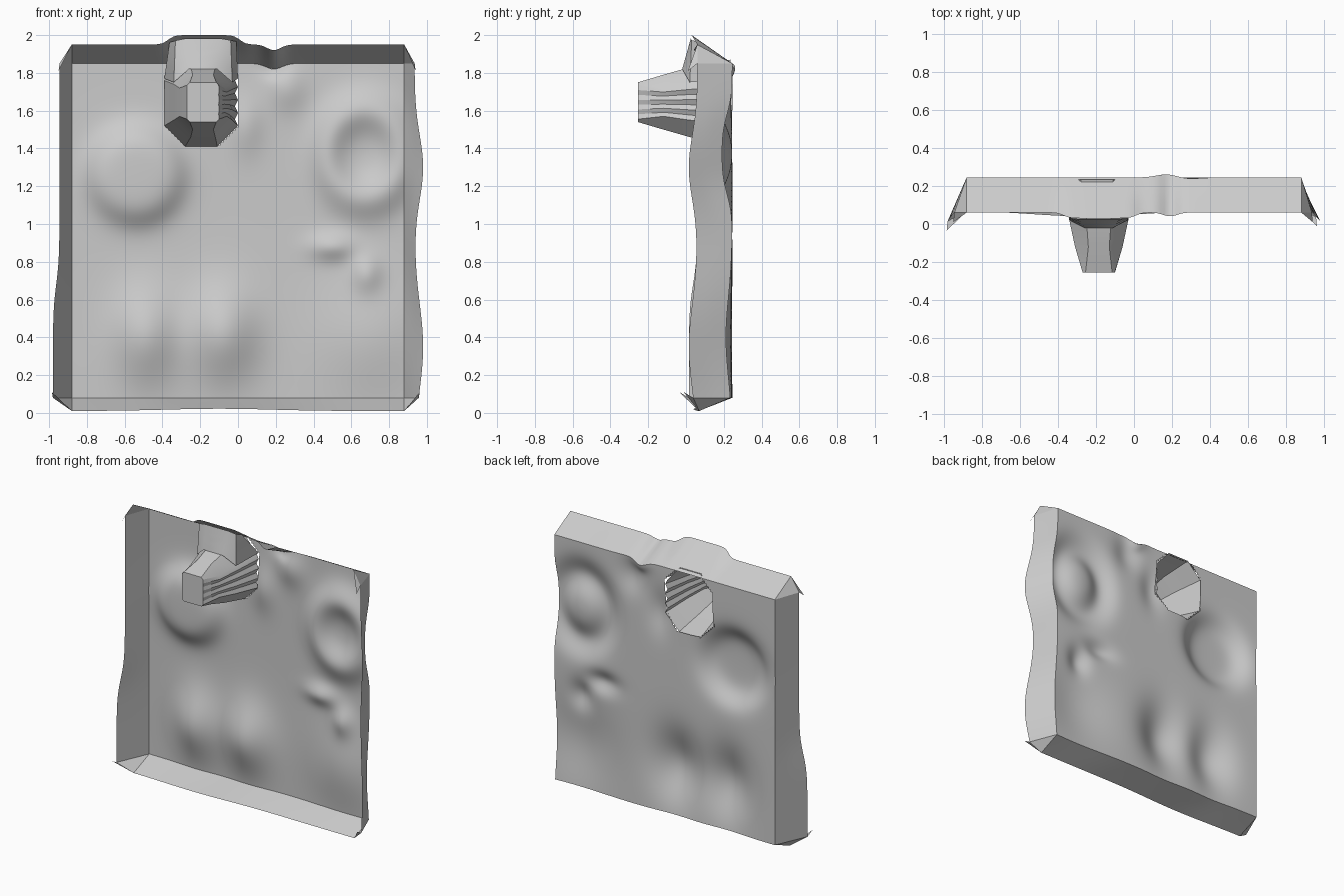
import bpy, bmesh, math
from mathutils import Vector

cube = bpy.data.objects.get("Cube")
if cube:
    bpy.data.objects.remove(cube, do_unlink=True)

GREY = (0.6, 0.6, 0.6, 1)
stone = bpy.data.materials.new("stone_grey")
stone.use_nodes = True
stone.diffuse_color = GREY
stone.node_tree.nodes["Principled BSDF"].inputs["Base Color"].default_value = GREY

HALF, LOW, HIGH, BACK = 0.88, 0.08, 1.85, 0.245


def finish(bm, name, angle=40):
    mesh = bpy.data.meshes.new(name)
    bm.to_mesh(mesh)
    bm.free()
    mesh.materials.append(stone)
    ob = bpy.data.objects.new(name, mesh)
    bpy.context.collection.objects.link(ob)
    bpy.ops.object.select_all(action="DESELECT")
    ob.select_set(True)
    bpy.context.view_layer.objects.active = ob
    bpy.ops.object.shade_smooth_by_angle(angle=math.radians(angle))


def surface(name, nu, nv, point, keep=lambda c: True):
    """Grid of quads over point(u, v), facing the front."""
    bm = bmesh.new()
    grid = [[bm.verts.new(point(i / nu, j / nv)) for j in range(nv + 1)]
            for i in range(nu + 1)]
    for i in range(nu):
        for j in range(nv):
            quad = (grid[i][j], grid[i + 1][j], grid[i + 1][j + 1], grid[i][j + 1])
            if keep(sum((v.co for v in quad), Vector()) / 4):
                bm.faces.new(quad)
    bmesh.ops.delete(bm, geom=[v for v in bm.verts if not v.link_faces], context="VERTS")
    for f in bm.faces:
        f.normal_update()
        if f.normal.y > 0:
            f.normal_flip()
    finish(bm, name)


def bump(x, z, cx, cz, rx, rz):
    return math.exp(-((x - cx) / rx) ** 2 - ((z - cz) / rz) ** 2)


def plateau(x, z):
    r = math.hypot(x + 0.54, z - 1.26) / 0.3
    return 1 / (1 + math.exp((r - 0.8) * 8))


def ring(x, z):
    r = math.hypot((x - 0.67) / 0.23, (z - 1.37) / 0.27)
    return math.exp(-((r - 0.85) / 0.42) ** 2)


def relief(x, z):
    # Forward swell of the panel
    return (0.09 * plateau(x, z) + 0.055 * ring(x, z)
            + 0.09 * bump(x, z, -0.49, 0.41, 0.17, 0.24)
            + 0.1 * bump(x, z, -0.08, 0.42, 0.18, 0.24)
            + 0.05 * bump(x, z, 0.7, 0.4, 0.28, 0.3)
            + 0.04 * bump(x, z, 0.68, 0.74, 0.08, 0.1)
            + 0.04 * bump(x, z, 0.5, 0.88, 0.12, 0.07)
            + 0.03 * bump(x, z, 0.04, 1.52, 0.09, 0.15)
            + 0.03 * bump(x, z, 0.26, 1.72, 0.1, 0.12))


def panel_point(u, v):
    x = -HALF + 2 * HALF * u
    z = LOW + (HIGH - LOW) * v
    y = BACK - relief(x, z) + 0.02 * bump(x, z, 0.18, HIGH, 0.08, 0.06)
    return Vector((x, y, z - 0.03 * bump(x, z, 0.19, HIGH, 0.06, 0.08)))


# Outlines of the projecting box: depth, left, right, bottom, top, chamfer
SECTIONS = [(0.235, -0.39, 0.0, 1.41, 1.87, 0.11),
            (0.02, -0.34, -0.03, 1.46, 1.83, 0.09),
            (-0.12, -0.31, -0.06, 1.50, 1.79, 0.07),
            (-0.255, -0.27, -0.1, 1.54, 1.75, 0.015)]
STEPS = 7


def outline(y, l, r, b, t, c):
    # The +x wall is ribbed
    wall = [(r - 0.15 * c * (k % 2), b + c + (t - b - 2 * c) * k / STEPS)
            for k in range(STEPS + 1)]
    flat = [(l, b + c), (l + c, b), (r - c, b)] + wall + [(r - c, t), (l + c, t), (l, t - c)]
    return [Vector((x, y, z)) for x, z in flat]


def outside_opening(p):
    _, l, r, b, t, c = SECTIONS[0]
    dx, dz = min(p.x - l, r - p.x), min(p.z - b, t - p.z)
    return dx < 0 or dz < 0 or dx + dz < c


# Relief panel with an opening behind the box
surface("relief_panel", 110, 110, panel_point, outside_opening)

# Hollow box, open at the back
bm = bmesh.new()
loops = [[bm.verts.new(p) for p in outline(*s)] for s in SECTIONS]
for a, b in zip(loops, loops[1:]):
    for i in range(len(a)):
        k = (i + 1) % len(a)
        bm.faces.new((a[i], a[k], b[k], b[i]))
bm.faces.new(loops[-1])
bmesh.ops.recalc_face_normals(bm, faces=bm.faces)
finish(bm, "projecting_box", 20)


# Flared rims along the four edges
def side_rim(sign):
    def point(u, v):
        inner = panel_point(0 if sign < 0 else 1, u)
        z = inner.z
        if sign > 0:
            reach = 0.935
            swell = bump(0, z, 0, 1.3, 1, 0.24) + bump(0, z, 0, 0.35, 1, 0.32)
        else:
            reach = 0.945
            swell = 1 / (1 + math.exp((z - 0.68) * 14))
        outer = Vector((sign * reach + sign * (0.98 - reach) * swell, 0.06 - 0.045 * swell, z))
        return inner.lerp(outer, v)
    return point


def top_outer(x):
    hood = 1 / (1 + math.exp(-(x + 0.37) * 60)) / (1 + math.exp((x - 0.01) * 60))
    dip = bump(x, 0, 0.19, 0, 0.05, 1)
    return Vector((x, 0.06 - 0.03 * hood - 0.02 * dip, 1.95 + 0.05 * hood - 0.03 * dip))


def top_rim(u, v):
    inner = panel_point(u, 1)
    return inner.lerp(top_outer(inner.x), v)


def bottom_rim(u, v):
    inner = panel_point(u, 0)
    outer = Vector((inner.x, 0.07 - 0.03 * bump(inner.x, 0, -0.25, 0, 0.4, 1),
                    0.01 + 0.012 * bump(inner.x, 0, -0.1, 0, 0.4, 1)))
    return inner.lerp(outer, v)


surface("right_rim", 88, 3, side_rim(-1))
surface("left_rim", 88, 3, side_rim(1))
surface("top_rim", 88, 3, top_rim)
surface("bottom_rim", 88, 3, bottom_rim)

# Hood with two cheeks joining the box top to the top rim
HOOD_BASE = [Vector(p) for p in ((-0.39, 0.235, 1.77), (-0.34, 0.02, 1.75), (-0.26, -0.02, 1.82),
                                 (-0.11, -0.02, 1.82), (-0.03, 0.02, 1.75), (0, 0.235, 1.77))]
HOOD_TOP = (-0.36, -0.33, -0.28, -0.09, -0.04, -0.01)


def hood_point(u, v):
    k = round(u * 5)
    return HOOD_BASE[k].lerp(top_outer(HOOD_TOP[k]), v * 0.9)


surface("box_hood", 5, 3, hood_point)

# Folded corner flaps
for sign, side in ((-1, "right"), (1, "left")):
    for v, level, rim in ((0, "bottom", bottom_rim), (1, "top", top_rim)):
        u = 0 if sign < 0 else 1
        inner = panel_point(u, v)
        a, b = side_rim(sign)(v, 1), rim(u, 1)
        tip = a + Vector((sign * 0.005, -0.05, 0.03 if v == 0 else -0.04))
        bm = bmesh.new()
        n, p, q, t = (bm.verts.new(c) for c in (inner, a, b, tip))
        bm.faces.new((n, p, q))
        bm.faces.new((p, t, q))
        finish(bm, f"{level}_{side}_corner_flap", 10)
